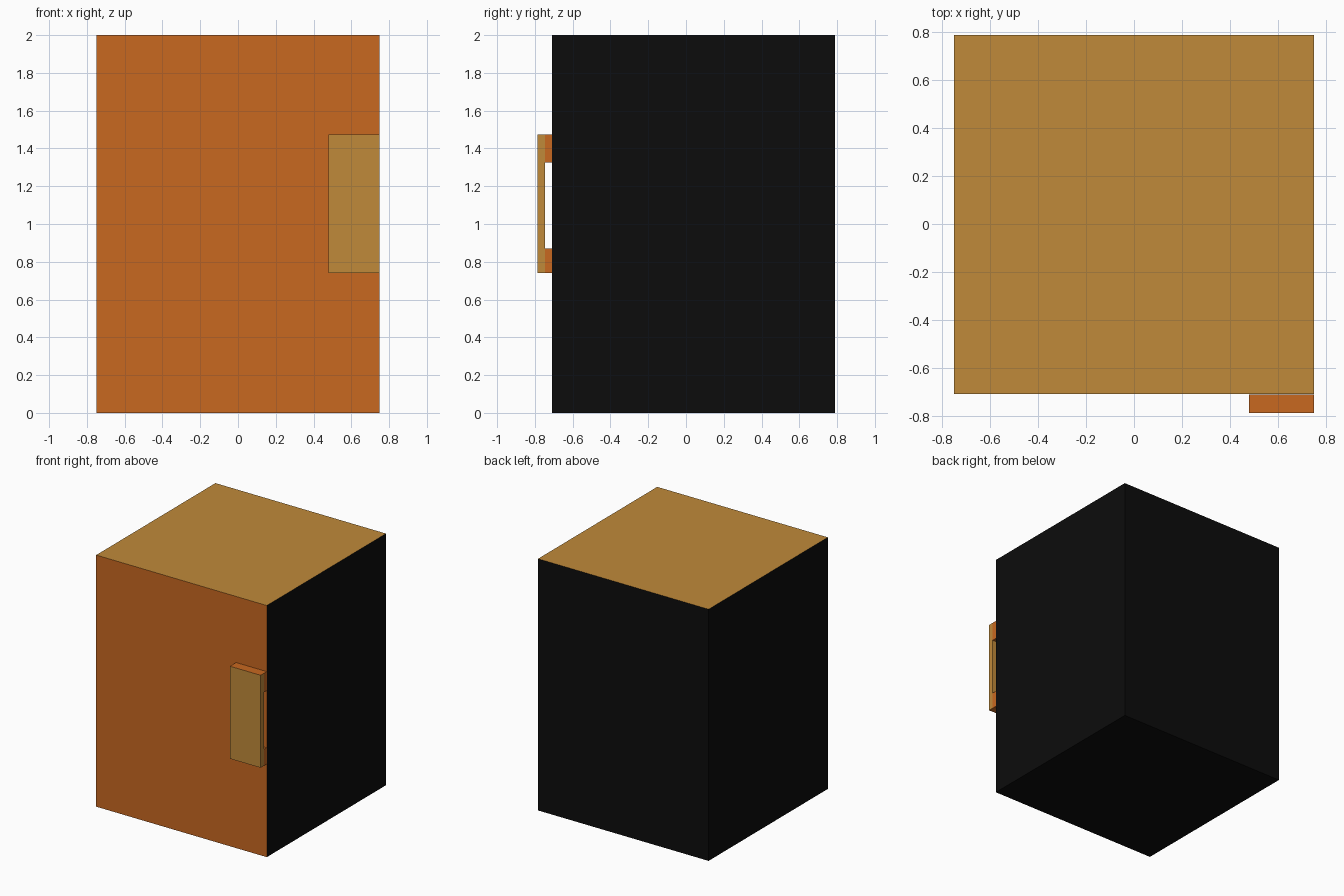
import bpy, bmesh

if "Cube" in bpy.data.objects:
    bpy.data.objects.remove(bpy.data.objects["Cube"])


def material(name, rgb):
    m = bpy.data.materials.new(name)
    m.diffuse_color = (*rgb, 1)
    m.use_nodes = True
    m.node_tree.nodes["Principled BSDF"].inputs["Base Color"].default_value = m.diffuse_color
    return m


ORANGE, TAN, BLACK = 0, 1, 2
MATS = [material("orange", (0.578, 0.138, 0.0144)),
        material("tan", (0.527, 0.254, 0.042)),
        material("black", (0.0037, 0.0037, 0.0037))]


def finish(name, bm, rule):
    """Colour every face by a rule and make the object."""
    bmesh.ops.recalc_face_normals(bm, faces=bm.faces)
    bm.normal_update()
    for f in bm.faces:
        f.material_index = rule(f.normal, f.calc_center_median())
    me = bpy.data.meshes.new(name)
    bm.to_mesh(me)
    bm.free()
    for m in MATS:
        me.materials.append(m)
    ob = bpy.data.objects.new(name, me)
    bpy.context.collection.objects.link(ob)
    return ob


# Cabinet body: orange front, tan top, black elsewhere
bm = bmesh.new()
bmesh.ops.create_cube(bm, size=1)
bmesh.ops.scale(bm, vec=(1.5, 1.497, 2), verts=bm.verts)
bmesh.ops.translate(bm, vec=(0, 0.039, 1), verts=bm.verts)
finish("cabinet_body", bm,
       lambda n, c: ORANGE if n.y < -0.5 else TAN if n.z > 0.5 else BLACK)

# Handle: C-shaped side profile of grid cells, walled along its outline
X0, X1 = 0.48, 0.75
YS = [-0.787, -0.747, -0.71]
ZS = [0.74, 0.87, 1.325, 1.475]
cells = [(0, 0), (0, 1), (0, 2), (1, 0), (1, 2)]   # plate, then the two arms

bm = bmesh.new()
verts = {(s, i, j): bm.verts.new((x, y, z))
         for s, x in enumerate((X0, X1))
         for i, y in enumerate(YS) for j, z in enumerate(ZS)}
edges = {}
for i, j in cells:
    loop = [(i, j), (i + 1, j), (i + 1, j + 1), (i, j + 1)]
    for s in (0, 1):
        bm.faces.new([verts[(s, *p)] for p in loop])
    for a, b in zip(loop, loop[1:] + loop[:1]):
        key = tuple(sorted((a, b)))
        edges[key] = edges.get(key, 0) + 1
for (a, b), count in edges.items():
    if count == 1:
        bm.faces.new([verts[(0, *a)], verts[(0, *b)],
                      verts[(1, *b)], verts[(1, *a)]])


# Tan plate with orange arms, top and bottom
def handle_colour(n, c):
    if abs(n.z) > 0.5:
        return ORANGE
    return TAN if c.y < YS[1] + 0.001 else ORANGE


finish("door_handle", bm, handle_colour)
